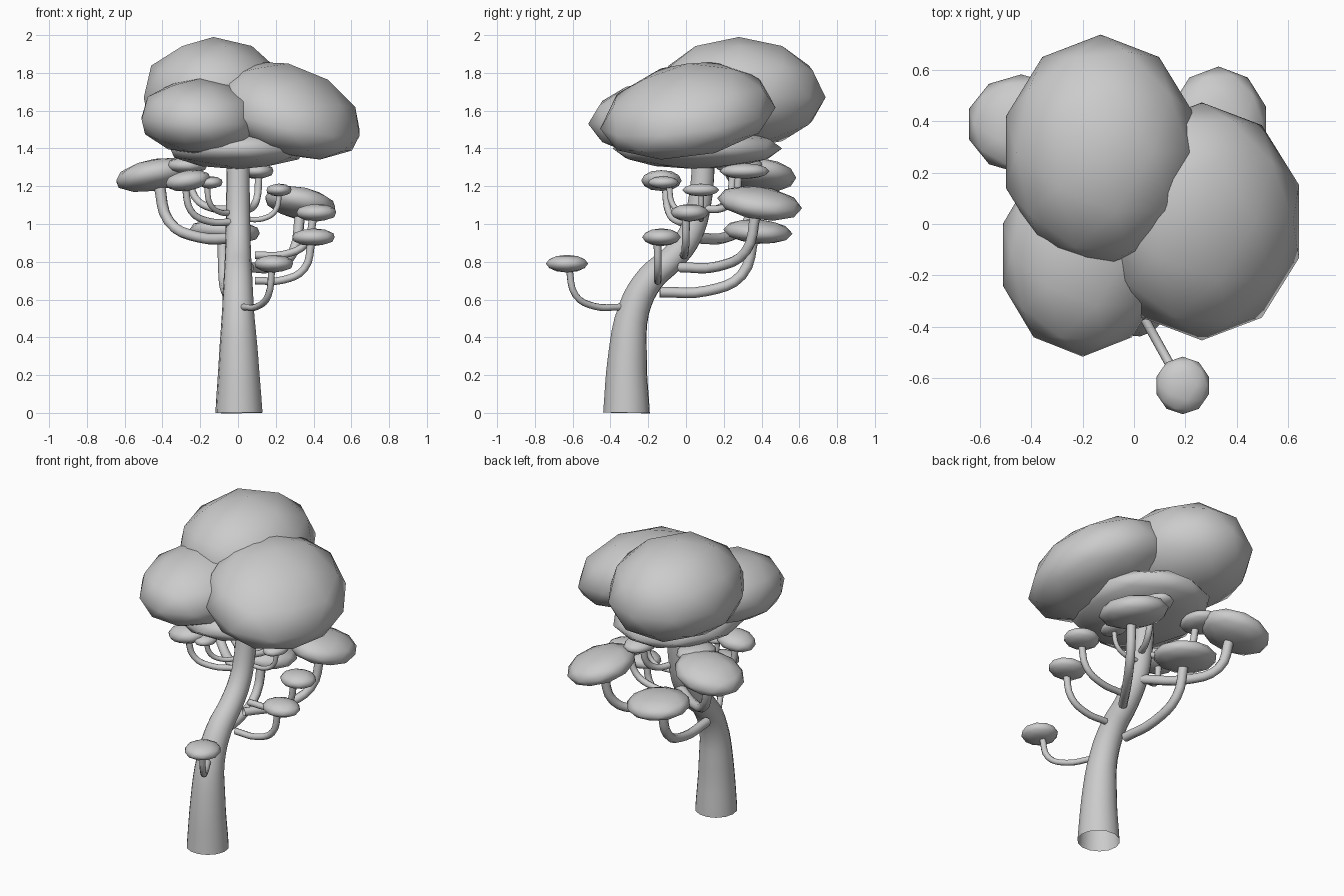
import bpy, bmesh
from mathutils import Vector

if "Cube" in bpy.data.objects:
    bpy.data.objects.remove(bpy.data.objects["Cube"])


def blob(name, c, r, tilt=(0, 0), low=1.0):
    # low-poly foliage ball; tilt shears z, low squashes the underside
    bm = bmesh.new()
    bmesh.ops.create_icosphere(bm, subdivisions=2, radius=1)
    for v in bm.verts:
        x, y, z = v.co
        if z < 0:
            z *= low
        x, y = x * r[0] * 1.02, y * r[1] * 1.02
        v.co = (c[0] + x, c[1] + y, c[2] + z * r[2] + x * tilt[0] + y * tilt[1])
    for f in bm.faces:
        f.smooth = True
    me = bpy.data.meshes.new(name)
    bm.to_mesh(me)
    bm.free()
    ob = bpy.data.objects.new(name, me)
    bpy.context.collection.objects.link(ob)
    return ob


def tube(name, pts, radii, bevel_res, steps):
    # smooth tapered tube through the points
    cu = bpy.data.curves.new(name, 'CURVE')
    cu.dimensions = '3D'
    cu.bevel_depth = 1.0
    cu.bevel_resolution = bevel_res
    cu.resolution_u = steps
    sp = cu.splines.new('BEZIER')
    sp.bezier_points.add(len(pts) - 1)
    for bp, p, r in zip(sp.bezier_points, pts, radii):
        bp.co = p
        bp.radius = r
        bp.handle_left_type = bp.handle_right_type = 'AUTO'
    sp.use_smooth = True
    ob = bpy.data.objects.new(name, cu)
    bpy.context.collection.objects.link(ob)
    bpy.ops.object.select_all(action='DESELECT')
    ob.select_set(True)
    bpy.context.view_layer.objects.active = ob
    bpy.ops.object.convert(target='MESH')


def branch(name, start, tip, thick, pad_c, pad_r, tilt=(0, 0)):
    # branch runs outward, bends up, and carries a leaf pad
    s, t = Vector(start), Vector(tip)
    d = t - s

    def at(h, v):
        return (s.x + d.x * h, s.y + d.y * h, s.z + d.z * v)
    tube(name + "_branch", [s, at(.5, .02), at(.87, .3), t],
         [thick, thick, thick, thick * 1.05], 2, 4)
    blob(name + "_leaf_pad", pad_c, pad_r, tilt)


# Trunk
tube("trunk",
     [(0.005, -.315, 0), (0.003, -.31, .3), (0, -.275, .55), (0, -.19, .71),
      (0, -.07, .82), (0, .02, .94), (0, .07, 1.1), (0, .097, 1.4)],
     [.125, .104, .084, .076, .07, .066, .063, .06], 5, 4)

# Large rear branches
branch("rear_low", (-.05, -.14, .64), (-.08, .36, .94), .028,
       (-.07, .38, .96), (.19, .18, .065), (-.05, -.06))
branch("rear_right", (.06, -.03, .77), (.33, .37, 1.06), .027,
       (.33, .39, 1.11), (.19, .22, .085), (-.15, -.12))
branch("rear_left", (0, .06, .925), (-.42, .37, 1.22), .029,
       (-.44, .39, 1.26), (.21, .19, .085), (.16, -.08))

# Small side branches
branch("front", (.03, -.35, .56), (.18, -.62, .77), .018,
       (.19, -.63, .79), (.105, .11, .047))
branch("right_low", (.09, -.15, .70), (.39, -.15, .91), .02,
       (.40, -.13, .93), (.115, .10, .047))
branch("right_mid", (.09, -.015, .835), (.40, 0, 1.04), .02,
       (.415, .02, 1.06), (.108, .10, .047))
branch("right_high", (.04, .08, 1.025), (.22, .08, 1.17), .014,
       (.217, .078, 1.18), (.068, .095, .034))
branch("left_mid", (-.03, .02, 1.01), (-.28, -.11, 1.20), .019,
       (-.265, -.13, 1.23), (.12, .105, .055), (.12, 0))
branch("left_high", (-.03, .05, 1.06), (-.165, -.09, 1.21), .015,
       (-.145, -.12, 1.22), (.065, .08, .033))
branch("rear_high", (.03, .1, 1.08), (.11, .28, 1.26), .02,
       (.10, .31, 1.28), (.09, .13, .042))
branch("rear_left_high", (-.02, .1, 1.08), (-.26, .25, 1.29), .02,
       (-.27, .28, 1.31), (.11, .13, .045))

# Main crown
blob("crown_back", (-.13, .28, 1.67), (.38, .45, .32), (0, 0), .85)
blob("crown_front_left", (-.2, -.12, 1.55), (.32, .39, .22), (-.03, .05), .85)
blob("crown_right", (.265, .01, 1.56), (.39, .455, .29), (-.2, .12), .68)
blob("crown_underside", (0, .06, 1.4), (.37, .44, .11))
